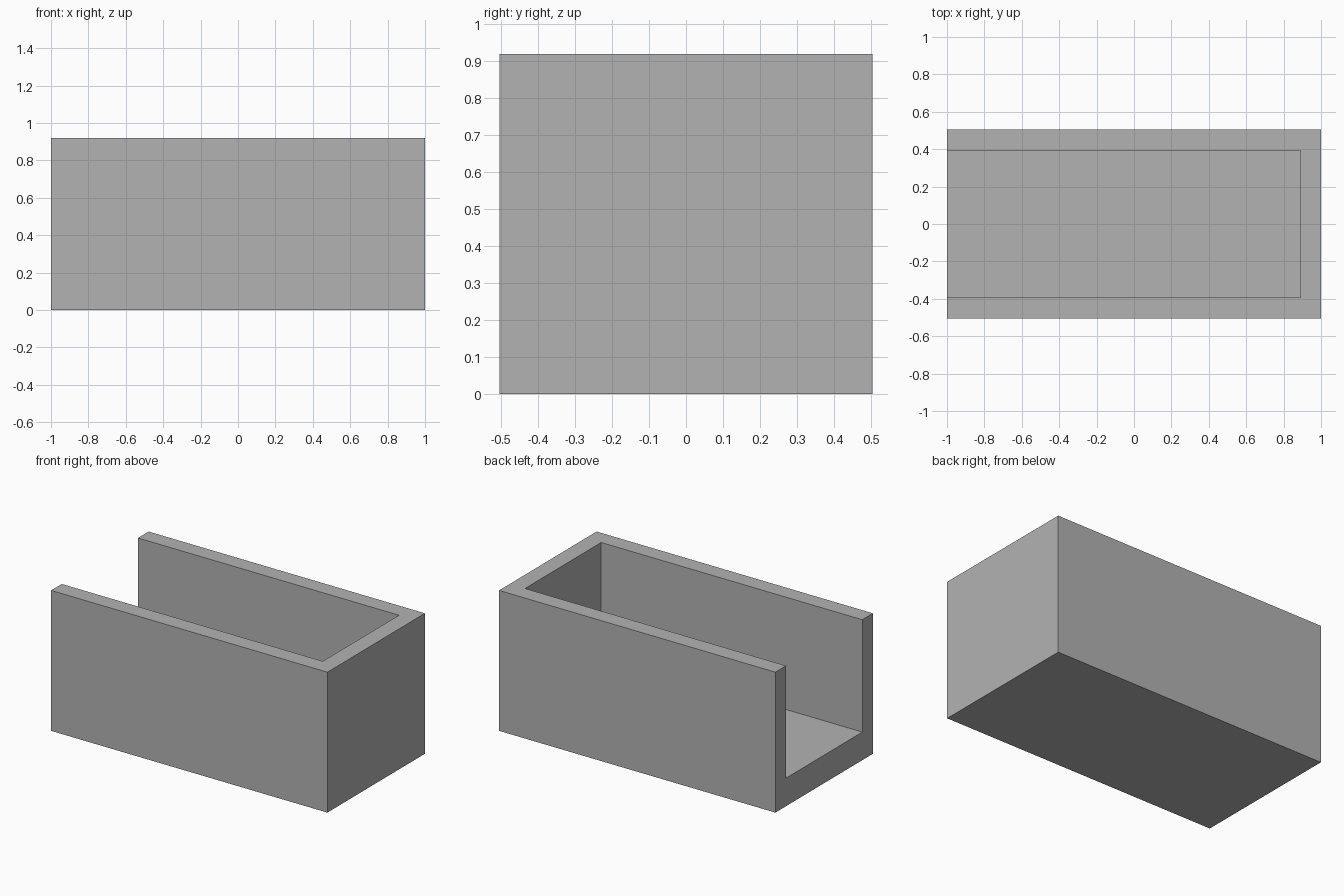
import bpy

if "Cube" in bpy.data.objects:
    bpy.data.objects.remove(bpy.data.objects["Cube"], do_unlink=True)

# Overall size, wall and floor thickness
LENGTH, WIDTH, HEIGHT = 2.0, 1.008, 0.919
WALL, FLOOR = 0.11, 0.184

grey = bpy.data.materials.new("plain grey")
grey.use_nodes = True
colour = (0.45, 0.45, 0.45, 1.0)
grey.diffuse_color = colour
grey.node_tree.nodes["Principled BSDF"].inputs["Base Color"].default_value = colour


def box(name, low, high):
    """Add an axis-aligned box between two corners."""
    bpy.ops.mesh.primitive_cube_add(size=1)
    obj = bpy.context.object
    obj.name = name
    obj.location = [(a + b) / 2 for a, b in zip(low, high)]
    obj.scale = [b - a for a, b in zip(low, high)]
    bpy.ops.object.transform_apply(location=True, rotation=False, scale=True)
    obj.data.materials.append(grey)
    return obj


# Solid outer block
trough = box("open_ended_trough",
             (-LENGTH / 2, -WIDTH / 2, 0),
             (LENGTH / 2, WIDTH / 2, HEIGHT))

# Channel cutter, running out through the top and the -x end
cutter = box("channel_cutter",
             (-LENGTH, -WIDTH / 2 + WALL, FLOOR),
             (LENGTH / 2 - WALL, WIDTH / 2 - WALL, HEIGHT * 2))
cutter.hide_render = True

# Cut the channel and discard the cutter
cut = trough.modifiers.new("channel", "BOOLEAN")
cut.operation = "DIFFERENCE"
cut.solver = "EXACT"
cut.object = cutter
bpy.ops.object.select_all(action="DESELECT")
trough.select_set(True)
bpy.context.view_layer.objects.active = trough
bpy.ops.object.modifier_apply(modifier=cut.name)
bpy.data.objects.remove(cutter, do_unlink=True)
